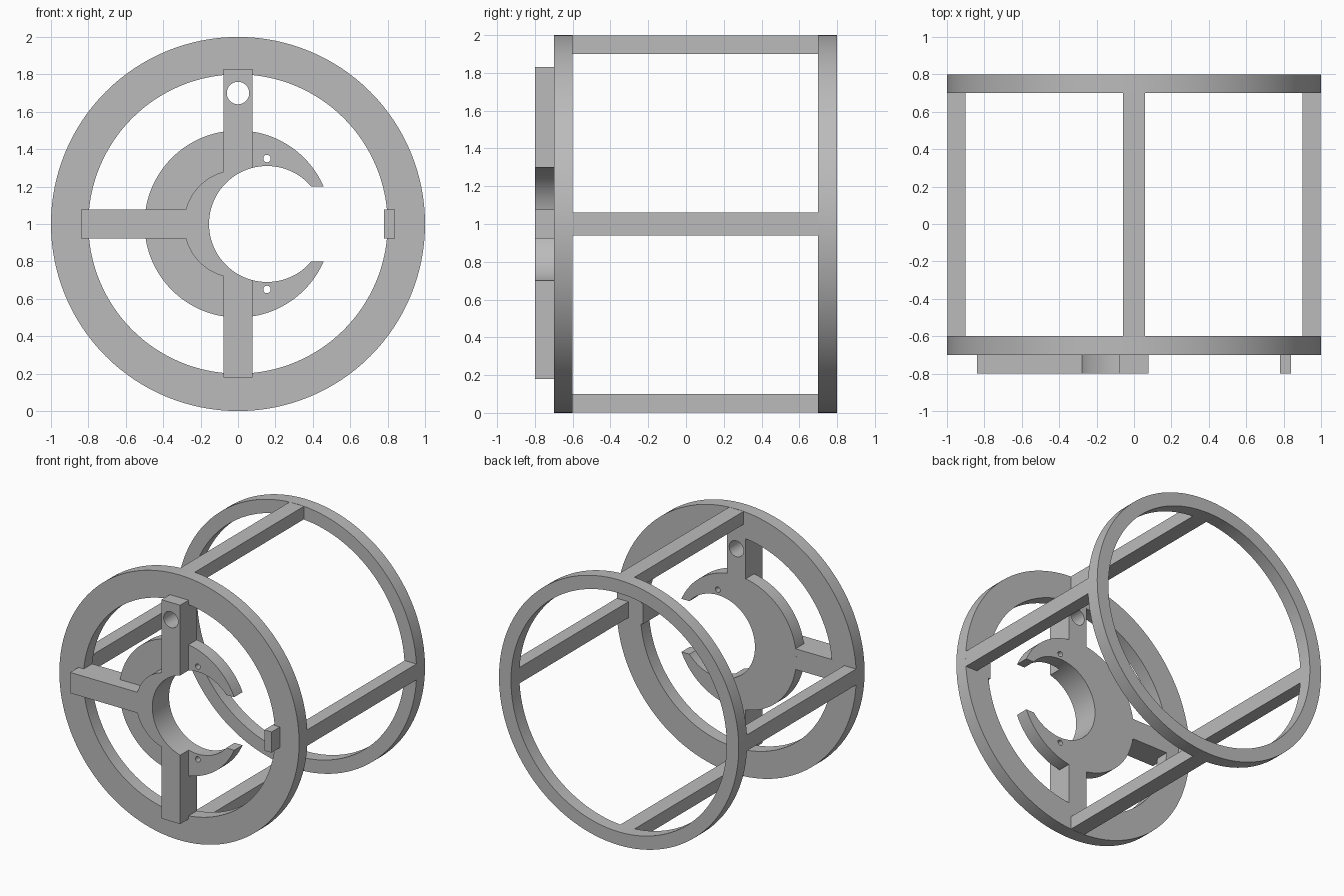
import bpy, math
from mathutils import Matrix

if "Cube" in bpy.data.objects:
    bpy.data.objects.remove(bpy.data.objects["Cube"])

grey = bpy.data.materials.new("light_grey")
grey.use_nodes = True
COLOUR = (0.5, 0.5, 0.5, 1)
grey.diffuse_color = COLOUR
grey.node_tree.nodes["Principled BSDF"].inputs["Base Color"].default_value = COLOUR


def box(name, x0, x1, y0, y1, z0, z1):
    bpy.ops.mesh.primitive_cube_add(size=1)
    ob = bpy.context.object
    ob.name = name
    ob.data.transform(Matrix.Translation(((x0 + x1) / 2, (y0 + y1) / 2, (z0 + z1) / 2))
                      @ Matrix.Diagonal((x1 - x0, y1 - y0, z1 - z0, 1)))
    ob.data.materials.append(grey)
    return ob


def disc(name, x, z, r, y0, y1, sides=128):
    bpy.ops.mesh.primitive_cylinder_add(vertices=sides, radius=r, depth=y1 - y0)
    ob = bpy.context.object
    ob.name = name
    ob.data.transform(Matrix.Translation((x, (y0 + y1) / 2, z))
                      @ Matrix.Rotation(math.pi / 2, 4, "X"))
    ob.data.materials.append(grey)
    return ob


def cut(ob, *cutters):
    bpy.context.view_layer.objects.active = ob
    for c in cutters:
        mod = ob.modifiers.new("cut", "BOOLEAN")
        mod.operation, mod.solver, mod.object = "DIFFERENCE", "EXACT", c
        bpy.ops.object.modifier_apply(modifier=mod.name)
    return ob


def bore(x, z, r, sides=128):
    ob = disc("bore_cutter", x, z, r, -1, -0.4, sides)
    cutters.append(ob)
    return ob


cutters = []
FRONT, MID, BACK = -0.8, -0.7, -0.6   # layers of the front assembly
W = 0.078                             # half width of a spoke

# End rings
front_ring = cut(disc("front_ring", 0, 1, 1, MID, BACK), bore(0, 1, 0.8))
back_hole = disc("back_hole_cutter", 0, 1, 0.9, 0.6, 0.9)
cutters.append(back_hole)
back_ring = cut(disc("back_ring", 0, 1, 1, 0.7, 0.8), back_hole)

# Four long bars joining the rings
for name, s in (("left", 1), ("right", -1)):
    box(name + "_bar", *sorted((s * 0.9, s * 0.998)), BACK, 0.7, 0.94, 1.06)
for name, z in (("top", 1.9), ("bottom", 0.002)):
    box(name + "_bar", -0.06, 0.06, BACK, 0.7, z, z + 0.098)

# Hook-shaped plate with an off-centre bore, open on the left
main_bore = bore(0.155, 1, 0.31)
mouth = box("mouth_cutter", 0.155, 0.8, -1, -0.4, 0.8, 1.2)
cutters.append(mouth)
cut(disc("hook_plate", 0, 1, 0.5, MID, BACK), main_bore, mouth,
    bore(0.155, 1.35, 0.02, 32), bore(0.155, 0.65, 0.02, 32))

# Raised collar, limited to the side carrying the spokes
collar_side = box("collar_cutter", W, 0.6, -1, -0.4, 0.5, 1.5)
cutters.append(collar_side)
cut(disc("collar", 0, 1, 0.29, FRONT, MID), main_bore, collar_side)

# Spokes and the small stop block
cut(box("top_spoke", -W, W, FRONT, BACK, 1.2, 1.83), main_bore, bore(0, 1.7, 0.06, 64))
cut(box("bottom_spoke", -W, W, FRONT, BACK, 0.18, 0.8), main_bore)
cut(box("right_spoke", -0.84, -0.1, FRONT, BACK, 1 - W, 1 + W), main_bore)
box("stop_block", 0.78, 0.84, FRONT, BACK, 1 - W, 1 + W)

for c in cutters:
    bpy.data.objects.remove(c)

# Smooth round walls, sharp rims
for ob in bpy.context.scene.objects:
    if ob.type == "MESH":
        bpy.ops.object.select_all(action="DESELECT")
        ob.select_set(True)
        bpy.context.view_layer.objects.active = ob
        bpy.ops.object.shade_smooth_by_angle(angle=math.radians(30))
